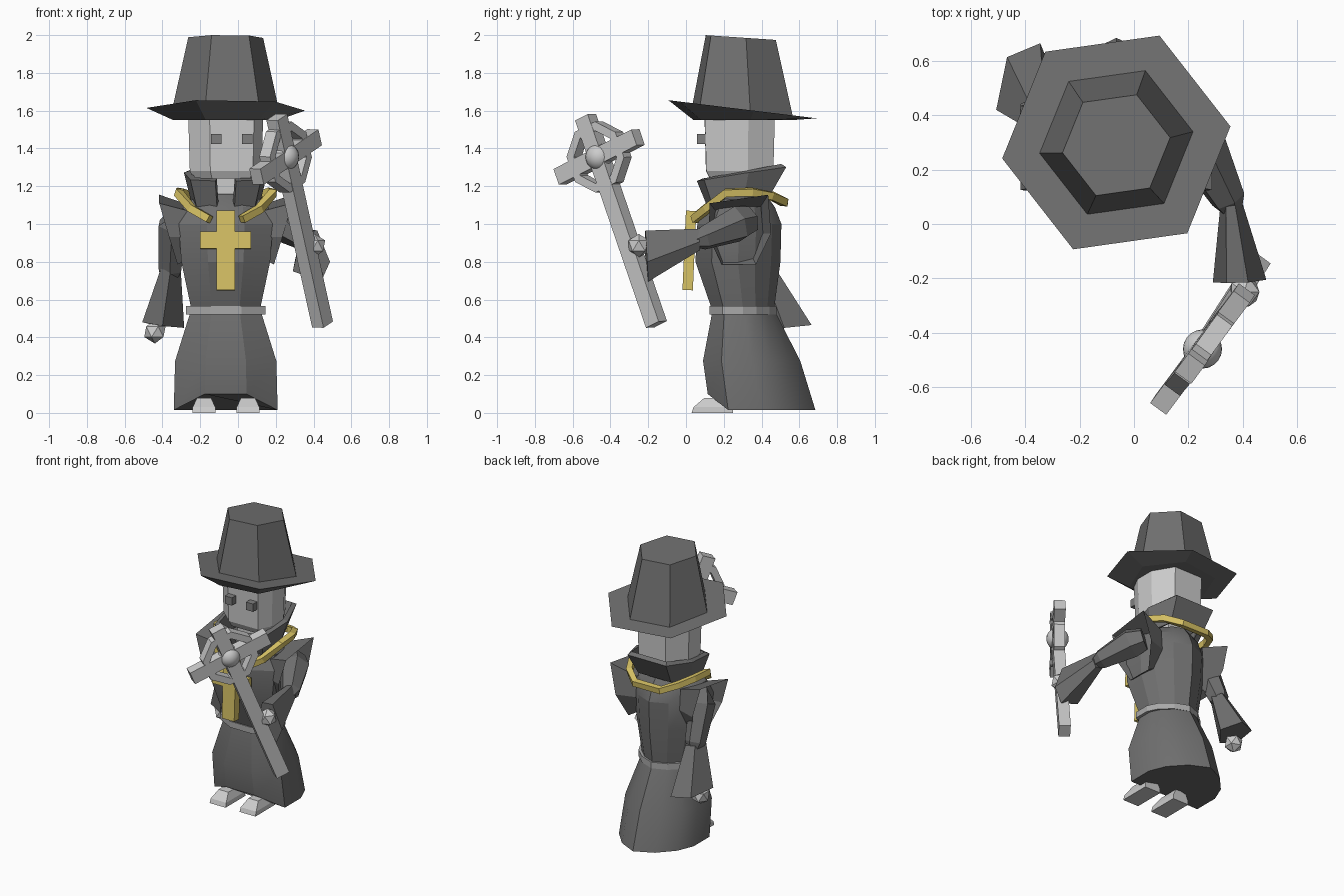
import bpy, bmesh, math
from mathutils import Vector, Matrix

if "Cube" in bpy.data.objects:
    bpy.data.objects.remove(bpy.data.objects["Cube"])

CX, CY = -0.065, 0.3          # body axis


def material(name, rgb):
    m = bpy.data.materials.new(name)
    m.diffuse_color = (*rgb, 1)
    m.use_nodes = True
    m.node_tree.nodes["Principled BSDF"].inputs["Base Color"].default_value = m.diffuse_color
    return m


DARK = material("dark_cloth", (0.16, 0.16, 0.16))
LIGHT = material("light_grey", (0.60, 0.60, 0.60))
BELT = material("belt_grey", (0.40, 0.40, 0.40))
EYE = material("eye_grey", (0.21, 0.21, 0.21))
GOLD = material("gold", (0.68, 0.54, 0.13))


def finish(name, bm, mat, smooth_angle=0):
    bmesh.ops.recalc_face_normals(bm, faces=bm.faces)
    if smooth_angle:
        for f in bm.faces:
            f.smooth = True
        for e in bm.edges:
            e.smooth = e.calc_face_angle(0) < math.radians(smooth_angle)
    me = bpy.data.meshes.new(name)
    bm.to_mesh(me)
    bm.free()
    me.materials.append(mat)
    ob = bpy.data.objects.new(name, me)
    bpy.context.collection.objects.link(ob)
    return ob


def loft(name, rings, mat, caps=True, closed=True, smooth_angle=0):
    """Skin a list of equal-length point rings."""
    bm = bmesh.new()
    vs = [[bm.verts.new(p) for p in r] for r in rings]
    n = len(rings[0])
    for a, b in zip(vs, vs[1:]):
        for i in range(n if closed else n - 1):
            j = (i + 1) % n
            bm.faces.new((a[i], a[j], b[j], b[i]))
    if caps:
        bm.faces.new(vs[0])
        bm.faces.new(vs[-1])
    return finish(name, bm, mat, smooth_angle)


def box(name, centre, size, mat, axes=None):
    bm = bmesh.new()
    bmesh.ops.create_cube(bm, size=1)
    bmesh.ops.scale(bm, vec=size, verts=bm.verts)
    if axes:
        bmesh.ops.transform(bm, matrix=axes, verts=bm.verts)
    bmesh.ops.translate(bm, vec=centre, verts=bm.verts)
    return finish(name, bm, mat)


def hexagon(r, zf, cy=CY):
    pts = []
    for i in range(6):
        a = math.radians(8 + 60 * i)
        x, y = CX + r * math.cos(a), cy + r * math.sin(a)
        pts.append((x, y, zf(y)))
    return pts


def tube(name, stations, mat, sides=6):
    """Tapered limb through (point, radius) stations."""
    pts = [Vector(p) for p, r in stations]
    rings = []
    for i, (p, r) in enumerate(stations):
        d = (pts[min(i + 1, len(pts) - 1)] - pts[max(i - 1, 0)]).normalized()
        u = d.cross(Vector((0.2, 0.1, 1) if abs(d.z) < 0.8 else (0, 1, 0))).normalized()
        v = d.cross(u)
        rings.append([pts[i] + r * (math.cos(t) * u + math.sin(t) * v)
                      for t in [2 * math.pi * (k + 0.5) / sides for k in range(sides)]])
    return loft(name, rings, mat)


# hat: sloping brim and tapered crown
brim = lambda y: 1.655 - 0.122 * (y + 0.09)
loft("hat", [hexagon(0.28, lambda y: 1.55), hexagon(0.424, brim), hexagon(0.285, brim),
             hexagon(0.2, lambda y: 2.0 - 0.068 * (y - 0.1), 0.29)], DARK)

# head, neck and eyes
FACE = [(-0.15, 0.098), (0.085, 0.1), (0.133, 0.195), (0.133, 0.33),
        (0.05, 0.47), (-0.17, 0.47), (-0.263, 0.34), (-0.263, 0.2)]


def head_ring(z, s):
    return [(CX + (x - CX) * s, 0.285 + (y - 0.285) * s, z) for x, y in FACE]


loft("head", [head_ring(1.24, 0.85), head_ring(1.28, 0.96), head_ring(1.56, 1)], LIGHT)
box("neck", (CX, 0.27, 1.16), (0.14, 0.16, 0.2), LIGHT)
for x in (-0.115, 0.05):
    box("eye", (x, 0.082, 1.45), (0.055, 0.05, 0.055), EYE)

# robe: flat front, full front corners and a rounded back
HALF = [(0.4, -1), (1, -0.62), (1, 0), (0.83, 0.4), (0.47, 0.78)]
OUTLINE = HALF + [(0, 1)] + [(-x, y) for x, y in reversed(HALF)]


def outline(z, hw, y0, y1, hem=0):
    return [(CX + hw * x, (y0 + y1) / 2 + (y1 - y0) / 2 * y, z + (hem if y == -1 else 0))
            for x, y in OUTLINE]


loft("skirt", [outline(0.015, 0.275, 0.115, 0.685, 0.085), outline(0.275, 0.268, 0.09, 0.605),
               outline(0.54, 0.185, 0.14, 0.47)], DARK, smooth_angle=27)
loft("torso", [outline(0.54, 0.18, 0.14, 0.465), outline(0.8, 0.235, 0.05, 0.5),
               outline(1.0, 0.25, 0.06, 0.505), outline(1.09, 0.225, 0.11, 0.47),
               outline(1.16, 0.14, 0.18, 0.42)], DARK, smooth_angle=20)
loft("belt", [outline(z, 0.21, 0.125, 0.48) for z in (0.522, 0.565)], BELT)

# collar: flared band open at the front
BAND = [(0.25, -1), (0.85, -0.85), (1, 0.15), (0.7, 1)]
BAND += [(-x, y) for x, y in reversed(BAND)]


def band(hw, yc, hd, zc, slope):
    return [(CX + hw * x, yc + hd * y, zc + slope * hd * y) for x, y in BAND]


collar = loft("collar", [band(0.168, 0.28, 0.15, 1.125, 0.2), band(0.205, 0.295, 0.222, 1.272, 0.17)],
              DARK, caps=False, closed=False)
mod = collar.modifiers.new("thickness", 'SOLIDIFY')
mod.thickness = 0.035
mod.offset = 0

# necklace and cross pendant
half_chain = [(0.085, 0.045, 1.025), (0.18, 0.11, 1.08), (0.25, 0.21, 1.165), (0.24, 0.35, 1.17),
              (0.19, 0.45, 1.15), (0.1, 0.52, 1.115)]
chain = [(CX + x, y, z) for x, y, z in half_chain]
chain += [(CX - x, y, z) for x, y, z in reversed(half_chain)]
tube("necklace", [(p, 0.028) for p in chain], GOLD, 4)
tilt = Matrix.Rotation(math.radians(-2.5), 4, 'X')
box("pendant_upright", (CX, 0.018, 0.86), (0.096, 0.055, 0.42), GOLD, tilt)
box("pendant_bar", (CX, 0.022, 0.915), (0.27, 0.053, 0.09), GOLD, tilt)

# flared shoulder caps, wide at the top corners: (out, y, z) of the rim
RIM = [(0.352, -0.155, 1.11), (0.352, 0.155, 1.155), (0.3, 0.17, 0.95),
       (0.255, 0.09, 0.785), (0.255, -0.09, 0.785), (0.3, -0.16, 0.93)]
for s in (-1, 1):
    outer = [(CX + s * o, 0.28 + y, z) for o, y, z in RIM]
    inner = [(CX + s * 0.17, 0.28 + y * 0.75, 0.95 + (z - 0.95) * 0.7) for o, y, z in RIM]
    loft("shoulder_cap", [inner, outer], DARK, caps=False)

# upper arms
tube("right_upper_arm", [((0.2, 0.34, 1.02), 0.075), ((0.25, 0.27, 1.0), 0.1),
                         ((0.347, 0.09, 0.925), 0.065), ((0.36, 0.05, 0.91), 0.04)], DARK)
tube("left_upper_arm", [((-0.30, 0.28, 1.06), 0.06), ((-0.345, 0.31, 0.99), 0.085),
                        ((-0.36, 0.41, 0.76), 0.068), ((-0.36, 0.43, 0.71), 0.04)], DARK)


# bell sleeves: cuff ring shrunk towards the elbow
def sleeve(name, cuff, elbow, k):
    mid = sum((Vector(p) for p in cuff), Vector()) / len(cuff)
    loft(name, [[Vector(elbow) + (Vector(p) - mid) * k for p in cuff], cuff], DARK)


sleeve("right_sleeve", [(0.29, -0.215, 0.75), (0.34, -0.217, 0.96), (0.42, -0.215, 0.965),
                        (0.487, -0.205, 0.80), (0.44, -0.2, 0.695)], (0.362, 0.07, 0.92), 0.42)
sleeve("left_sleeve", [(-0.507, 0.42, 0.48), (-0.467, 0.614, 0.47), (-0.345, 0.665, 0.465),
                       (-0.285, 0.52, 0.45), (-0.40, 0.375, 0.46)], (-0.358, 0.41, 0.755), 0.48)

# hands
for name, p in (("right_hand", (0.405, -0.25, 0.885)), ("left_hand", (-0.44, 0.465, 0.43))):
    bm = bmesh.new()
    bmesh.ops.create_icosphere(bm, subdivisions=1, radius=0.063, matrix=Matrix.Translation(p))
    finish(name, bm, LIGHT)

# feet: wedges with sloping toes
for x in (-0.18, 0.053):
    loft("foot", [[(x + w * sx, y, z) for sx, y in ((-1, y0), (1, y0), (1, 0.25), (-1, 0.25))]
                  for z, w, y0 in ((0, 0.062, 0.03), (0.03, 0.06, 0.04), (0.078, 0.038, 0.095))], LIGHT)

# staff frame: local x along the bar, y along the normal, z along the shaft
up = Vector((-0.245, -0.38, 1.11)).normalized()
side = Vector((0.32, 0.43, 0.19))
side = (side - up * side.dot(up)).normalized()
normal = up.cross(side)
axes = Matrix((side, normal, up)).transposed().to_4x4()
hub = Vector((0.252, -0.46, 1.355))
box("staff_shaft", hub - up * 0.365, (0.09, 0.075, 1.185), LIGHT, axes)
box("staff_bar", hub, (0.555, 0.073, 0.09), LIGHT, axes)

# octagonal halo around the staff cross
profile = [(0.14, -0.035), (0.188, -0.035), (0.188, 0.035), (0.14, 0.035)]
rings = []
for i in range(9):
    a = math.radians(22.5 + 45 * i)
    rings.append([hub + axes.to_3x3() @ Vector((r * math.cos(a), h, r * math.sin(a)))
                  for r, h in profile])
loft("staff_halo", rings, LIGHT, caps=False)

# smooth round boss at the crossing
bm = bmesh.new()
bmesh.ops.create_uvsphere(bm, u_segments=20, v_segments=12, radius=0.072,
                          matrix=Matrix.Translation(hub))
finish("staff_boss", bm, LIGHT, 60)
